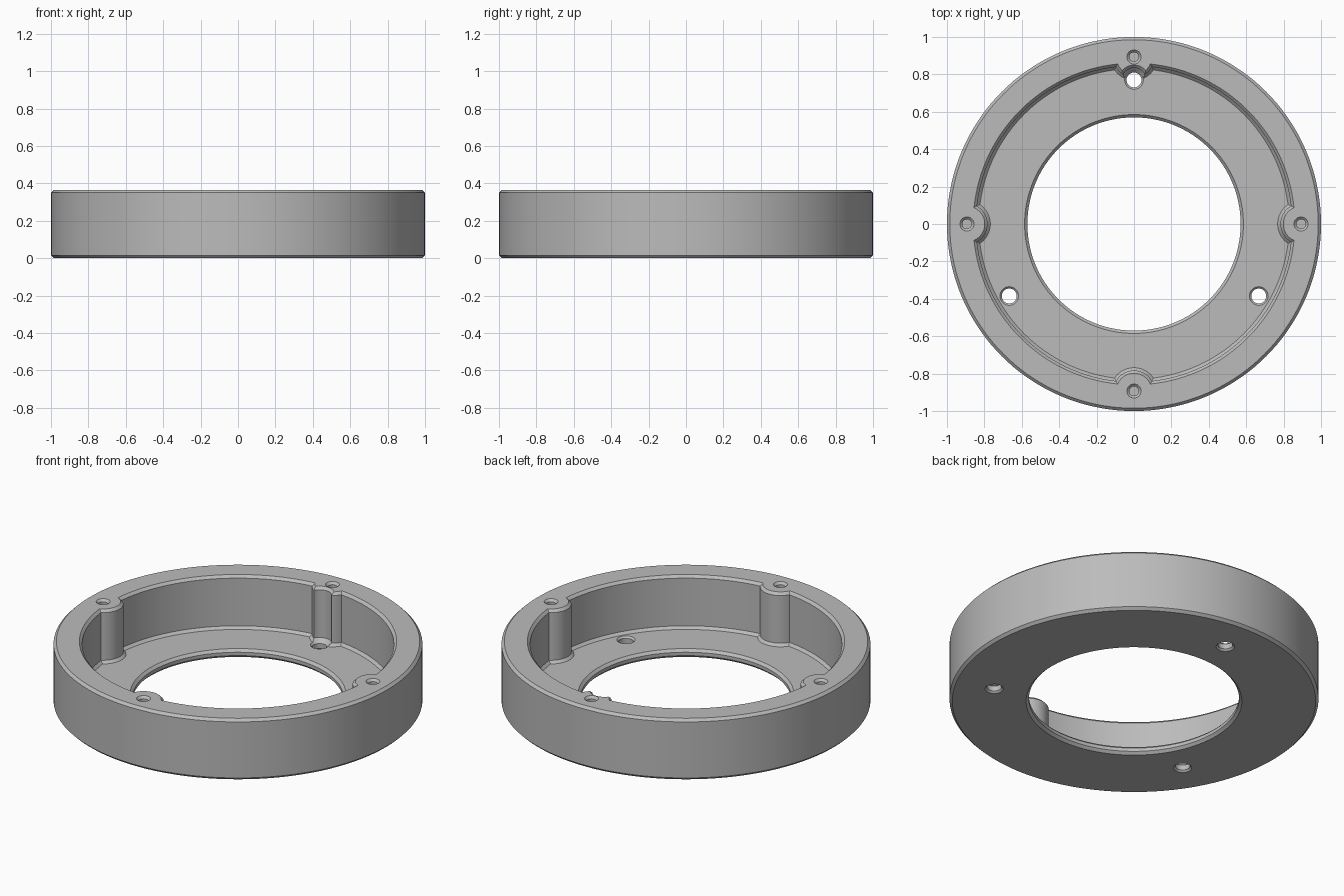
import bpy, bmesh
from math import sin, cos, pi, acos, atan2, sqrt, radians

if "Cube" in bpy.data.objects:
    bpy.data.objects.remove(bpy.data.objects["Cube"])

HEIGHT, FLOOR, CH = 0.365, 0.05, 0.015      # overall height, floor thickness, chamfer
WALL, BOSS_AT, BOSS, POCKET_AT, POCKET = 0.845, 0.893, 0.11, 0.77, 0.065

grey = bpy.data.materials.new("plain_grey")
grey.use_nodes = True
grey.diffuse_color = (0.5, 0.5, 0.5, 1)
grey.node_tree.nodes["Principled BSDF"].inputs["Base Color"].default_value = (0.5, 0.5, 0.5, 1)


def arc(cx, r, a0, a1, n):
    """Points along an arc whose centre lies on the x axis."""
    return [(cx + r * cos(a0 + (a1 - a0) * i / n), r * sin(a0 + (a1 - a0) * i / n))
            for i in range(n + 1)]


def loft(name, rings):
    """Closed solid through (outline, z) rings with matching point counts."""
    bm = bmesh.new()
    loops = [[bm.verts.new((x, y, z)) for x, y in pts] for pts, z in rings]
    for low, high in zip(loops, loops[1:]):
        for i in range(len(low)):
            j = (i + 1) % len(low)
            bm.faces.new((low[i], low[j], high[j], high[i]))
    bm.faces.new(loops[0][::-1])
    bm.faces.new(loops[-1])
    bmesh.ops.recalc_face_normals(bm, faces=bm.faces)
    mesh = bpy.data.meshes.new(name)
    bm.to_mesh(mesh)
    bm.free()
    mesh.materials.append(grey)
    ob = bpy.data.objects.new(name, mesh)
    bpy.context.collection.objects.link(ob)
    return ob


def turned(name, levels, n, at=(0, 0)):
    """Round solid from (radius, z) levels."""
    return loft(name, [([(at[0] + x, at[1] + y) for x, y in arc(0, r, 0, 2 * pi, n)[:-1]], z)
                       for r, z in levels])


def cavity_outline(d):
    """Inner wall outline with four bosses, grown outward by d."""
    wall, boss, pocket = WALL + d, BOSS - d, POCKET + d
    phi = acos((wall ** 2 + BOSS_AT ** 2 - boss ** 2) / (2 * wall * BOSS_AT))
    start = atan2(wall * sin(phi), wall * cos(phi) - BOSS_AT)
    gap = BOSS_AT - POCKET_AT
    inset = (boss ** 2 - pocket ** 2 + gap ** 2) / (2 * gap)
    half = sqrt(boss ** 2 - inset ** 2)
    horn = atan2(half, -inset)
    swing = atan2(half, gap - inset)
    outline = []
    for k in range(4):
        if k == 1:      # back boss is scooped out around the floor hole
            pts = (arc(BOSS_AT, boss, 2 * pi - start, 2 * pi - horn, 6)
                   + arc(POCKET_AT, pocket, -swing, swing, 16)[1:-1]
                   + arc(BOSS_AT, boss, horn, start, 6))
        else:
            pts = arc(BOSS_AT, boss, 2 * pi - start, start, 24)
        pts += arc(0, wall, phi, pi / 2 - phi, 32)[1:-1]
        c, s = cos(k * pi / 2), sin(k * pi / 2)
        outline += [(x * c - y * s, x * s + y * c) for x, y in pts]
    return outline


def through_levels(r, ch, over=0.004):
    """Through hole in the floor, chamfered on both faces."""
    return [(r + ch + over, -over), (r, ch), (r, FLOOR - ch), (r + ch + over, FLOOR + over)]


# Outer body
body = turned("ring_housing", [(1 - CH, 0), (1, CH), (1, HEIGHT - CH), (1 - CH, HEIGHT)], 144)

# Cavity, with chamfered foot and rim
cutters = [loft("cavity_cutter", [(cavity_outline(d), z) for d, z in (
    (-CH, FLOOR), (0, FLOOR + CH), (0, HEIGHT - CH), (CH, HEIGHT), (CH, HEIGHT + 0.05))])]

# Large central opening
cutters.append(turned("opening_cutter", through_levels(0.57, CH), 128))

# Three mounting holes in the floor
for k in range(3):
    a = pi / 2 + k * 2 * pi / 3
    cutters.append(turned("floor_hole_cutter", through_levels(0.04, 0.01), 32,
                          (POCKET_AT * cos(a), POCKET_AT * sin(a))))

# Four blind screw holes in the bosses
for k in range(4):
    a = k * pi / 2
    cutters.append(turned("screw_hole_cutter", [
        (0.025, 0.12), (0.025, HEIGHT - 0.013), (0.042, HEIGHT + 0.004)], 32,
        (BOSS_AT * cos(a), BOSS_AT * sin(a))))

# Cut everything and shade
bpy.ops.object.select_all(action='DESELECT')
bpy.context.view_layer.objects.active = body
body.select_set(True)
for cutter in cutters:
    cutter.hide_render = True
    mod = body.modifiers.new("cut", 'BOOLEAN')
    mod.operation, mod.solver, mod.object = 'DIFFERENCE', 'EXACT', cutter
    bpy.ops.object.modifier_apply(modifier=mod.name)
    bpy.data.objects.remove(cutter)
bpy.ops.object.shade_smooth_by_angle(angle=radians(30))
